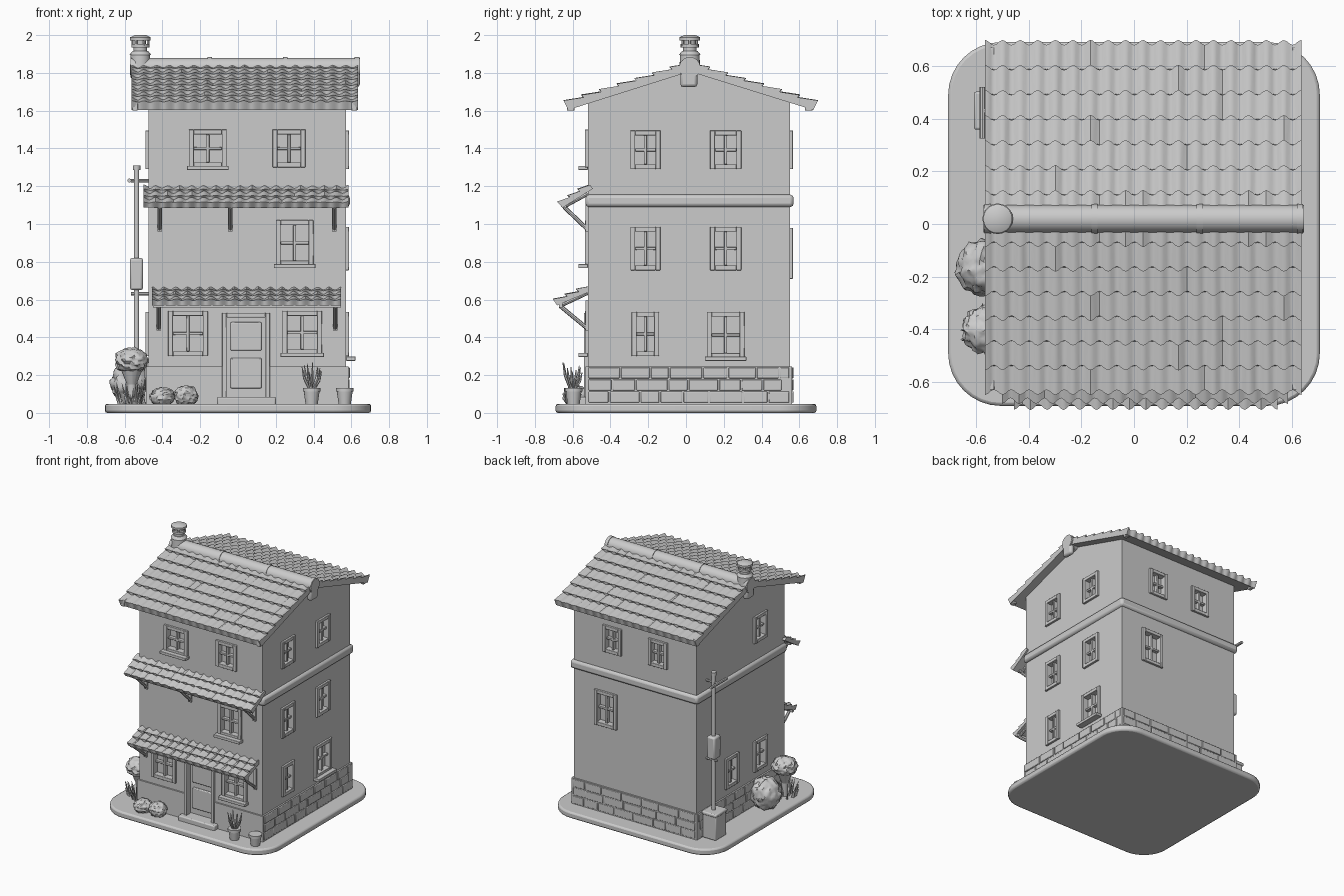
import bpy, bmesh, math, random
from mathutils import Matrix, Vector, noise

if "Cube" in bpy.data.objects:
    bpy.data.objects.remove(bpy.data.objects["Cube"])

random.seed(4)
X0, X1, Y0, Y1 = -0.475, 0.572, -0.52, 0.55      # house walls


def finish(bm, name, smooth=False, bevel=0):
    bmesh.ops.recalc_face_normals(bm, faces=bm.faces)
    me = bpy.data.meshes.new(name)
    bm.to_mesh(me)
    bm.free()
    ob = bpy.data.objects.new(name, me)
    bpy.context.collection.objects.link(ob)
    if bevel:
        m = ob.modifiers.new("bevel", 'BEVEL')
        m.width, m.segments = bevel, 2
    if smooth:
        bpy.ops.object.select_all(action='DESELECT')
        ob.select_set(True)
        bpy.context.view_layer.objects.active = ob
        bpy.ops.object.shade_smooth_by_angle(angle=math.radians(40))
    return ob


def box(bm, a, b):
    a, b = Vector(a), Vector(b)
    s = [abs(v) for v in b - a]
    bmesh.ops.create_cube(bm, size=1, matrix=Matrix.Translation((a + b) / 2) @ Matrix.Diagonal((*s, 1)))


def boxes(name, pairs, bevel=0.0):
    bm = bmesh.new()
    for a, b in pairs:
        box(bm, a, b)
    return finish(bm, name, bevel > 0, bevel)


def rod(bm, a, b, r1, r2=None, seg=12):
    a, b = Vector(a), Vector(b)
    d = b - a
    m = Matrix.Translation((a + b) / 2) @ d.to_track_quat('Z', 'Y').to_matrix().to_4x4()
    bmesh.ops.create_cone(bm, cap_ends=True, segments=seg, radius1=r1, radius2=r1 if r2 is None else r2,
                          depth=d.length, matrix=m)


def on_wall(side, u, out, z):
    return {'front': (u, Y0 - out, z), 'back': (u, Y1 + out, z),
            'right': (X1 + out, u, z), 'left': (X0 - out, u, z)}[side]


def wall_box(side, u0, u1, o0, o1, z0, z1):
    return on_wall(side, u0, o0, z0), on_wall(side, u1, o1, z1)


# rounded ground slab
bm = bmesh.new()
pts = []
for cx, cy, a0 in ((1, 1, 0), (-1, 1, 90), (-1, -1, 180), (1, -1, 270)):
    for k in range(9):
        a = math.radians(a0 + k * 11.25)
        pts.append((cx * 0.505 + 0.2 * math.cos(a), cy * 0.49 + 0.2 * math.sin(a), 0))
f = bm.faces.new([bm.verts.new(p) for p in pts])
top = bmesh.ops.extrude_face_region(bm, geom=[f])['geom']
bmesh.ops.translate(bm, vec=(0, 0, 0.048), verts=[g for g in top if isinstance(g, bmesh.types.BMVert)])
finish(bm, "ground_slab", True, 0.012)

# house body with gable, and plinth
bm = bmesh.new()
prof = [(Y0, 0.04), (Y1, 0.04), (Y1, 1.645), (0.02, 1.815), (Y0, 1.645)]
f = bm.faces.new([bm.verts.new((X0, *p)) for p in prof])
g = bmesh.ops.extrude_face_region(bm, geom=[f])['geom']
bmesh.ops.translate(bm, vec=(X1 - X0, 0, 0), verts=[v for v in g if isinstance(v, bmesh.types.BMVert)])
body = finish(bm, "house_body")
plinth = boxes("plinth", [((X0 - .012, Y0 - .012, 0.04), (X1 + .012, Y1 + .012, 0.245))])

# windows: side, centre, width, z0, z1, sill
windows = [('front', -0.16, 0.20, 1.30, 1.50, 1), ('front', 0.27, 0.175, 1.30, 1.50, 0),
           ('front', 0.30, 0.20, 0.78, 1.02, 1), ('front', -0.265, 0.21, 0.30, 0.54, 0),
           ('front', 0.34, 0.21, 0.31, 0.54, 1),
           ('right', -0.215, 0.16, 1.29, 1.495, 0), ('right', 0.21, 0.165, 1.29, 1.495, 0),
           ('right', -0.215, 0.16, 0.755, 0.985, 0), ('right', 0.21, 0.165, 0.755, 0.985, 0),
           ('right', -0.215, 0.145, 0.30, 0.535, 0), ('right', 0.21, 0.20, 0.29, 0.535, 1),
           ('back', 0.24, 0.16, 1.29, 1.495, 0), ('back', -0.15, 0.16, 1.29, 1.495, 0),
           ('back', 0.295, 0.19, 0.71, 0.98, 0),
           ('left', -0.22, 0.16, 1.29, 1.495, 0), ('left', -0.22, 0.16, 0.30, 0.535, 0),
           ('left', 0.13, 0.16, 0.30, 0.535, 0)]
cuts = []
for i, (s, u, w, z0, z1, sill) in enumerate(windows):
    h, t, zc = w / 2, 0.026, (z0 + z1) / 2
    cuts.append(wall_box(s, u - h + t, u + h - t, -0.03, 0.05, z0 + t, z1 - t))
    parts = [wall_box(s, u - h, u - h + t, -0.02, 0.016, z0, z1),
             wall_box(s, u + h - t, u + h, -0.02, 0.016, z0, z1),
             wall_box(s, u - h + t, u + h - t, -0.02, 0.016, z0, z0 + t),
             wall_box(s, u - h + t, u + h - t, -0.02, 0.016, z1 - t, z1),
             wall_box(s, u - .008, u + .008, -0.03, 0.0, z0 + t, z1 - t),
             wall_box(s, u - h + t, u + h - t, -0.03, -0.002, zc - .008, zc + .008)]
    if sill:
        parts.append(wall_box(s, u - h - .01, u + h + .01, 0, 0.05, z0 - .014, z0 + .008))
    boxes(f"window_{s}_{i}", parts, 0.003)

# door with frame and step
cuts.append(wall_box('front', -0.065, 0.15, -0.035, 0.06, 0.085, 0.51))
boxes("door_frame", [wall_box('front', a, b, -0.03, 0.02, c, d) for a, b, c, d in
                     ((-0.085, -0.06, .06, .53), (0.145, 0.17, .06, .53), (-0.06, 0.145, .505, .53))], 0.004)
boxes("door_panels", [wall_box('front', a, b, -0.04, -0.02, c, d) for a, b, c, d in
                      ((-0.04, 0.125, .13, .29), (-0.04, 0.125, .33, .48))], 0.006)
boxes("door_step", [wall_box('front', -0.11, 0.20, -0.01, 0.055, 0.04, 0.085)], 0.008)

# cut window and door recesses
cutter = boxes("opening_cutter", cuts)
cutter.hide_render = True
for ob in (body, plinth):
    m = ob.modifiers.new("openings", 'BOOLEAN')
    m.object, m.operation, m.solver = cutter, 'DIFFERENCE', 'EXACT'
    bpy.context.view_layer.objects.active = ob
    bpy.ops.object.modifier_apply(modifier="openings")
bpy.data.objects.remove(cutter)

# plinth stones on side and back walls
stones = []
for s, a, b in (('back', X0, X1), ('right', Y0, Y1), ('left', Y0, Y1)):
    for row in range(3):
        u = a
        while u < b - 0.05:
            w = min(random.uniform(0.1, 0.18), b - u)
            z = 0.055 + row * 0.064
            stones.append(wall_box(s, u + .004, u + w - .004, 0, random.uniform(.014, .02), z, z + .058))
            u += w
boxes("plinth_stones", stones, 0.004)

# string course between floors
boxes("string_course", [((X0 - .02, Y0 - .012, 1.09), (X1 + .02, Y1 + .02, 1.155))], 0.018)


def tiles(name, x0, x1, up, low, rows, waves, amp, thick):
    """Wavy stepped tile slab from (y,z) 'up' down to 'low'."""
    up, low = Vector(up), Vector(low)
    d = low - up
    n = Vector((-d.y, d.x)).normalized()
    n = n if n.y > 0 else -n
    cols = waves * 6
    bm = bmesh.new()
    prev = None
    for c in range(cols + 1):
        ph = math.cos(2 * math.pi * c / 6)
        x = x0 + (x1 - x0) * c / cols
        loop = [up - n * thick]
        for r in range(rows):
            jit = 0.004 * noise.noise((c * 0.4, r * 3.1, 0))
            loop.append(up + d * (r / rows) + n * (amp * ph - 0.004 + jit))
            loop.append(up + d * ((r + 1) / rows) + d.normalized() * 0.008 * ph + n * (amp * ph + 0.012 + jit))
        loop.append(low - n * thick)
        vs = [bm.verts.new((x, p.x, p.y)) for p in loop]
        if prev:
            for k in range(len(vs)):
                j = (k + 1) % len(vs)
                bm.faces.new((prev[k], prev[j], vs[j], vs[k]))
        if c in (0, cols):
            bm.faces.new(vs)
        prev = vs
    return finish(bm, name, True)


# main roof, ridge and ridge ends
tiles("roof_front", -0.565, 0.635, (0.02, 1.845), (-0.635, 1.638), 7, 18, 0.007, 0.036)
tiles("roof_back", -0.565, 0.635, (0.02, 1.845), (0.685, 1.638), 7, 18, 0.007, 0.036)
bm = bmesh.new()
rod(bm, (-0.57, 0.02, 1.828), (0.645, 0.02, 1.828), 0.052, seg=24)
for x in (-0.555, -0.15, 0.25, 0.63):
    rod(bm, (x - .012, 0.02, 1.828), (x + .012, 0.02, 1.828), 0.056, seg=24)
finish(bm, "roof_ridge", True)
boxes("ridge_ends", [((a, -0.03, 1.725), (a + .04, 0.06, 1.84)) for a in (-0.565, 0.605)], 0.015)
boxes("rafters", [((x, y - .02, 1.60), (x + .03, y + .02, 1.65)) for x in (-0.56, 0.60) for y in (-0.61, 0.65)], .004)

# chimney with lantern cap
bm = bmesh.new()
cx, cy = -0.517, 0.02
for z0, z1, r1, r2 in ((1.79, 1.895, .055, .052), (1.895, 1.915, .058, .042), (1.91, 1.94, .036, .036),
                       (1.935, 1.952, .048, .048), (1.95, 1.975, .03, .03), (1.972, 1.988, .055, .055),
                       (1.988, 2.0, .055, .03)):
    rod(bm, (cx, cy, z0), (cx, cy, z1), r1, r2, 20)
for k in range(6):
    a = k * math.pi / 3
    px, py = cx + .042 * math.cos(a), cy + .042 * math.sin(a)
    rod(bm, (px, py, 1.945), (px, py, 1.98), .007, seg=6)
finish(bm, "chimney", True)

# two awnings with brackets
tiles("awning_upper", -0.50, 0.585, (-0.505, 1.205), (-0.665, 1.105), 3, 17, 0.008, 0.022)
tiles("awning_lower", -0.455, 0.545, (-0.505, 0.665), (-0.69, 0.588), 3, 16, 0.009, 0.02)
for name, xs, z, yo in (("upper", (-0.415, -0.04, 0.51), 1.09, -0.645), ("lower", (-0.42, 0.515), 0.565, -0.665)):
    bm = bmesh.new()
    for x in xs:
        rod(bm, (x, yo, z), (x, Y0, z - .12), 0.011, seg=8)
        rod(bm, (x, yo, z + .002), (x, Y0, z + .07), 0.010, seg=8)
        box(bm, (x - .012, Y0 - .012, z - .13), (x + .012, Y0 + .01, z + .03))
    box(bm, (xs[0] - .03, yo - .008, z - .006), (xs[-1] + .03, yo + .012, z + .016))
    finish(bm, f"awning_brackets_{name}", True)

# utility pole with boxes and arms
bm = bmesh.new()
px, py = -0.537, 0.43
rod(bm, (px, py, 0.05), (px, py, 1.31), 0.014)
rod(bm, (px, py, 1.285), (px, py, 1.31), 0.02)
for z in (0.63, 1.23):
    rod(bm, (px - .03, py, z), (X0 + .01, py, z), 0.009, seg=8)
rod(bm, (-0.575, 0.325, 1.23), (-0.575, 0.52, 1.23), 0.011, seg=8)
finish(bm, "utility_pole", True)
boxes("pole_box", [((-0.572, py - .04, .65), (-0.503, py + .04, .82))], 0.012)
boxes("ground_box", [((-0.60, py - .065, .045), (-0.485, py + .065, .24)),
                     ((-0.607, py - .072, .225), (-0.48, py + .072, .25))], 0.008)


# bushes
def bush(name, c, r, rz):
    bm = bmesh.new()
    bmesh.ops.create_icosphere(bm, subdivisions=4, radius=1)
    for v in bm.verts:
        k = 1 + 0.16 * noise.noise(v.co * 3.5 + Vector(c) * 9) + 0.07 * noise.noise(v.co * 9)
        v.co = Vector((c[0] + v.co.x * k * r, c[1] + v.co.y * k * r, max(c[2] + v.co.z * k * rz, 0.04)))
    finish(bm, name, True)


bush("bush_side", (-0.565, -0.165, 0.155), 0.105, 0.12)
bush("bush_tall", (-0.563, -0.40, 0.275), 0.088, 0.068)
bush("bush_front_left", (-0.40, -0.585, 0.085), 0.066, 0.05)
bush("bush_front_right", (-0.275, -0.58, 0.09), 0.062, 0.055)
bm = bmesh.new()
rod(bm, (-0.563, -0.40, .04), (-0.563, -0.40, .17), .02, .025)
rod(bm, (-0.563, -0.40, .15), (-0.563, -0.40, .25), .025, .065)
for k in range(36):
    a, t = random.uniform(0, 6.28), random.uniform(.02, .07)
    p = Vector((-0.565 + t * math.cos(a), -0.41 + t * 1.2 * math.sin(a), 0.04))
    rod(bm, p, p + Vector((.03 * math.cos(a), .03 * math.sin(a), random.uniform(.05, .13))), .009, .001, 5)
finish(bm, "trunk_and_grass", True)

# flower pots
for name, x, y in (("pot_plant", 0.39, -0.60), ("pot_empty", 0.565, -0.595)):
    bm = bmesh.new()
    rod(bm, (x, y, .045), (x, y, .115), .032, .042, 20)
    rod(bm, (x, y, .112), (x, y, .132), .047, .047, 20)
    if name == "pot_plant":
        for k in range(9):
            a, h = k * 2.4, random.uniform(.06, .13)
            p = Vector((x + .012 * math.cos(a), y + .012 * math.sin(a), .125))
            q = p + Vector((.028 * math.cos(a), .028 * math.sin(a), h * .55))
            rod(bm, p, q, .007, .007, 6)
            rod(bm, q, q + Vector((.012 * math.cos(a), .012 * math.sin(a), h * .55)), .007, .002, 6)
    finish(bm, name, True)
